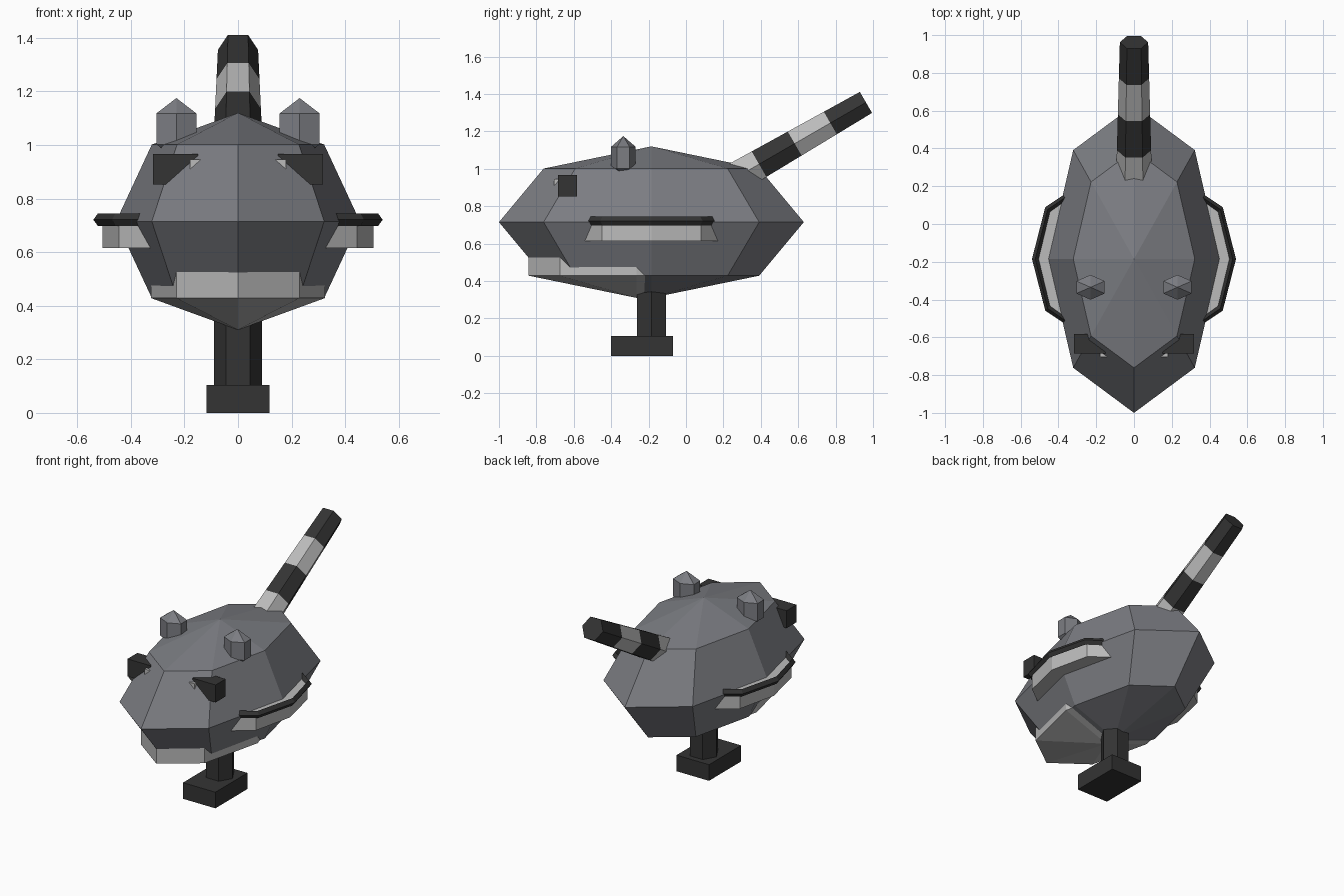
import bpy, bmesh
from math import radians, pi
from mathutils import Matrix, Vector

cube = bpy.data.objects.get("Cube")
if cube:
    bpy.data.objects.remove(cube, do_unlink=True)


def material(name, rgb):
    m = bpy.data.materials.new(name)
    m.use_nodes = True
    colour = (*rgb, 1)
    m.diffuse_color = colour
    m.node_tree.nodes["Principled BSDF"].inputs["Base Color"].default_value = colour
    return m


GREY = material("slate_grey", (0.20, 0.205, 0.225))
LIGHT = material("light_grey", (0.50, 0.50, 0.50))
DARK = material("charcoal", (0.034, 0.034, 0.034))


def finish(name, bm, mats):
    bmesh.ops.recalc_face_normals(bm, faces=bm.faces)
    mesh = bpy.data.meshes.new(name)
    bm.to_mesh(mesh)
    bm.free()
    for m in mats:
        mesh.materials.append(m)
    obj = bpy.data.objects.new(name, mesh)
    bpy.context.collection.objects.link(obj)
    return obj


def place(bm, centre, scale):
    bm.transform(Matrix.Translation(centre) @ Matrix.Diagonal((*scale, 1)))


def ball(name, segments, rings, centre, radii, mat):
    bm = bmesh.new()
    bmesh.ops.create_uvsphere(bm, u_segments=segments, v_segments=rings, radius=1)
    place(bm, centre, radii)
    return finish(name, bm, [mat])


def box(name, low, high, mat):
    bm = bmesh.new()
    bmesh.ops.create_cube(bm, size=1)
    low, high = Vector(low), Vector(high)
    place(bm, (low + high) / 2, high - low)
    return finish(name, bm, [mat])


def prism(name, sides, centre, radii, height, mat, turn=0.0):
    bm = bmesh.new()
    bmesh.ops.create_cone(bm, cap_ends=True, segments=sides, radius1=1, radius2=1,
                          depth=1, matrix=Matrix.Rotation(turn, 4, "Z"))
    place(bm, centre, (*radii, height))
    return finish(name, bm, [mat])


def ring_band(name, centre, radii, half_width, half_height, mat):
    # eight-sided hoop with a diamond cross-section
    bm = bmesh.new()
    section = [(half_width, 0), (0, half_height), (-half_width, 0), (0, -half_height)]
    loops = []
    for i in range(8):
        d = Matrix.Rotation(i * pi / 4, 3, "Z") @ Vector((1, 0, 0))
        loops.append([bm.verts.new((centre[0] + d.x * (radii[0] + w),
                                    centre[1] + d.y * (radii[1] + w),
                                    centre[2] + h)) for w, h in section])
    for i, a in enumerate(loops):
        b = loops[(i + 1) % 8]
        for k in range(4):
            n = (k + 1) % 4
            bm.faces.new((a[k], b[k], b[n], a[n]))
    return finish(name, bm, [mat])


# Body
CENTRE = Vector((0, -0.185, 0.715))
RADII = Vector((0.455, 0.815, 0.405))
ball("body", 8, 4, CENTRE, RADII, GREY)

# Jaw: lower cap of the body pushed forward, with upright walls
bm = bmesh.new()
bmesh.ops.create_uvsphere(bm, u_segments=8, v_segments=4, radius=1)
bmesh.ops.delete(bm, geom=[v for v in bm.verts if v.co.z > -0.5], context="VERTS")
place(bm, CENTRE + Vector((0, -0.08, 0)), (RADII.x * 1.01, RADII.y, RADII.z))
rim = [e for e in bm.edges if e.is_boundary]
wall = bmesh.ops.extrude_edge_only(bm, edges=rim)["geom"]
top = [v for v in wall if isinstance(v, bmesh.types.BMVert)]
bmesh.ops.translate(bm, verts=top, vec=(0, 0, 0.11))
bmesh.ops.contextual_create(bm, geom=[e for e in bm.edges if e.is_boundary])
finish("jaw", bm, [LIGHT])

# Stand
prism("post", 6, (0, -0.185, 0.23), (0.09, 0.09), 0.28, DARK, pi / 6)
box("foot", (-0.117, -0.4, 0), (0.117, -0.07, 0.105), DARK)

# Paired parts
for side, s in (("left", 1), ("right", -1)):
    ball(f"{side}_ear", 6, 3, (s * 0.23, -0.335, 1.06), (0.1, 0.076, 0.115), GREY)
    box(f"{side}_eye", (min(s * 0.15, s * 0.318), -0.685, 0.853),
        (max(s * 0.15, s * 0.318), -0.582, 0.967), DARK)
    box(f"{side}_eye_glint", (min(s * 0.14, s * 0.18), -0.705, 0.91),
        (max(s * 0.14, s * 0.18), -0.6, 0.945), LIGHT)
    prism(f"{side}_side_pod", 8, (s * 0.3, -0.185, 0.668), (0.205, 0.375), 0.106, LIGHT, pi / 2)
    ring_band(f"{side}_side_rim", (s * 0.3, -0.185, 0.721), (0.2225, 0.37), 0.0175, 0.024, DARK)

# Striped tail: tapered six-sided tube, bands coloured by their order
bm = bmesh.new()
bands, length = 4, 0.88
rings = []
for i in range(bands + 1):
    t = i / bands
    r = 0.096 - 0.021 * t
    rings.append([bm.verts.new(Matrix.Rotation(k * pi / 3, 3, "Z") @ Vector((r, 0, t * length)))
                  for k in range(6)])
for i in range(bands):
    for k in range(6):
        n = (k + 1) % 6
        f = bm.faces.new((rings[i][k], rings[i][n], rings[i + 1][n], rings[i + 1][k]))
        f.material_index = i % 2
bm.faces.new(rings[0])
bm.faces.new(rings[-1]).material_index = 1
bm.transform(Matrix.Translation((0, 0.2, 0.915)) @ Matrix.Rotation(radians(-60), 4, "X"))
finish("tail", bm, [LIGHT, DARK])
